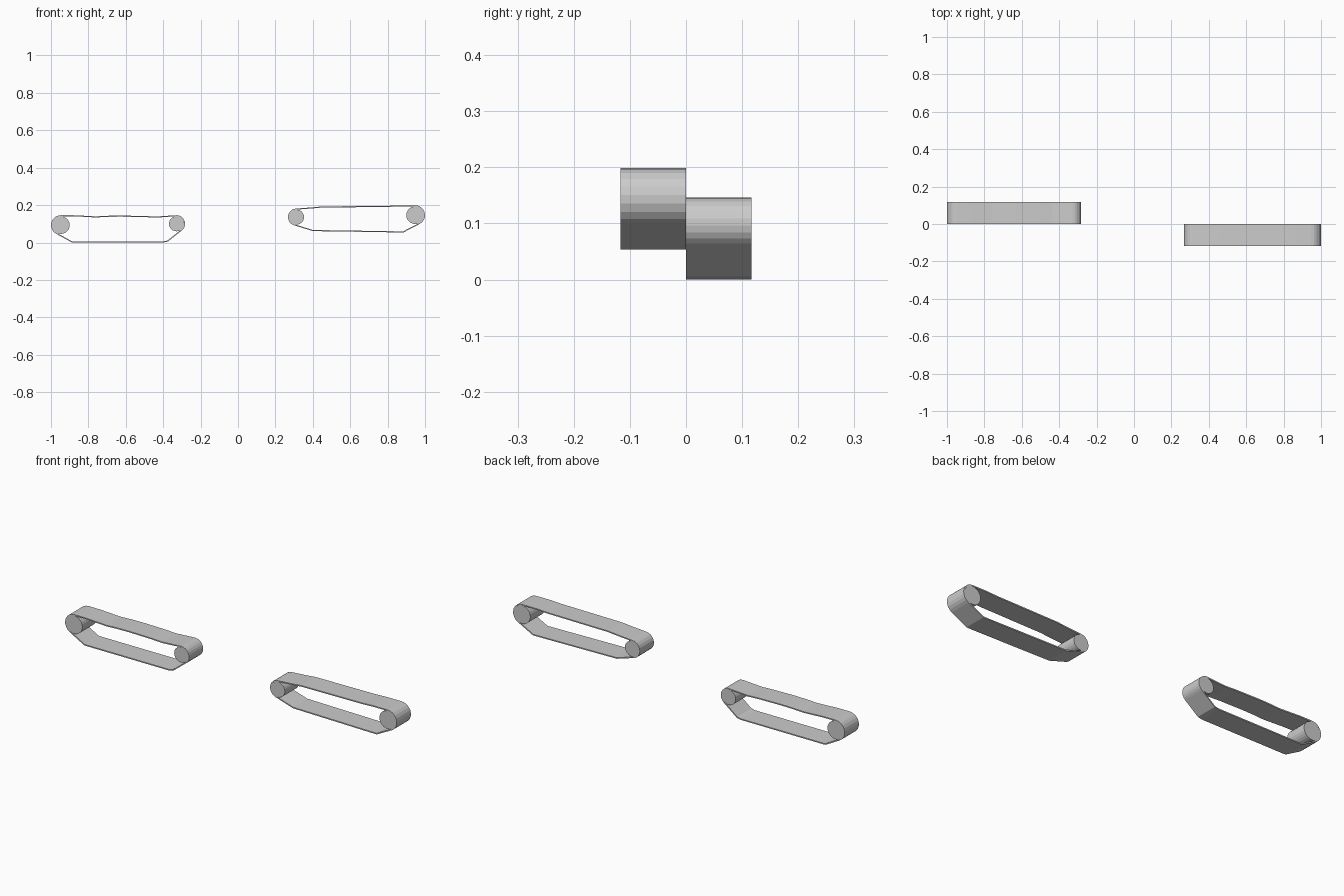
import bpy, bmesh
from math import sin, cos, pi, atan2, acos, hypot
from mathutils import Vector

if "Cube" in bpy.data.objects:
    bpy.data.objects.remove(bpy.data.objects["Cube"])

WIDTH = 0.117      # track width along y
THICK = 0.006      # belt thickness


def prism(name, rings, y0, y1):
    """Extrude a closed profile (one ring) or a hollow one (outer + inner) along y."""
    bm = bmesh.new()
    loops = [[[bm.verts.new((x, y, z)) for x, z in r] for y in (y0, y1)] for r in rings]
    n = len(rings[0])
    for i in range(n):
        j = (i + 1) % n
        for a, b in loops:
            bm.faces.new((a[i], a[j], b[j], b[i]))
        if len(loops) == 2:
            for k in (0, 1):
                o, q = loops[0][k], loops[1][k]
                bm.faces.new((o[i], o[j], q[j], q[i]))
    if len(loops) == 1:
        for loop in loops[0]:
            bm.faces.new(loop)
    bmesh.ops.recalc_face_normals(bm, faces=bm.faces)
    me = bpy.data.meshes.new(name)
    bm.to_mesh(me)
    bm.free()
    ob = bpy.data.objects.new(name, me)
    bpy.context.collection.objects.link(ob)


def tangent(c, r, p, side):
    """Angle on the circle where the line to point p touches it."""
    dx, dz = p[0] - c[0], p[1] - c[1]
    return atan2(dz, dx) + side * acos(r / hypot(dx, dz))


def arc(c, r, a, b, steps=9):
    return [(c[0] + r * cos(a + (b - a) * i / steps),
             c[1] + r * sin(a + (b - a) * i / steps)) for i in range(steps + 1)]


def inset(pts, t):
    """Offset a counter-clockwise outline inwards by t."""
    out = []
    for i, p in enumerate(pts):
        p = Vector(p)
        d0 = (p - Vector(pts[i - 1])).normalized()
        d1 = (Vector(pts[(i + 1) % len(pts)]) - p).normalized()
        n = Vector((-d0.y - d1.y, d0.x + d1.x)).normalized()
        n *= t / max(0.5, n.dot(Vector((-d0.y, d0.x))))
        out.append((p.x + n.x, p.y + n.y))
    return out


def track(side, left, right, bottom, top, y0):
    """left/right: (x, z, belt radius); bottom and top: belt bend points."""
    y1 = y0 + WIDTH
    pts = list(bottom)
    a = tangent(right, right[2], bottom[-1], 1)
    a = (a + pi) % (2 * pi) - pi
    pts += arc(right, right[2], a, pi / 2)
    pts += top
    b = tangent(left, left[2], bottom[0], -1) % (2 * pi)
    pts += arc(left, left[2], pi / 2, b)
    prism(side + "_track_belt", [pts, inset(pts, THICK)], y0, y1)
    # drive wheel and idler inside the belt
    for part, w in (("wheel_a", left), ("wheel_b", right)):
        circle = arc(w, w[2] - THICK, 0, 2 * pi, 24)[:-1]
        prism(f"{side}_{part}", [circle], y0, y1)


# left track, with sagging upper run
track("left", (-0.947, 0.093, 0.053), (-0.329, 0.1, 0.046),
      [(-0.89, 0.001), (-0.875, 0.0), (-0.40, 0.0), (-0.375, 0.005)],
      [(-0.39, 0.142), (-0.44, 0.139), (-0.50, 0.142), (-0.63, 0.144),
       (-0.70, 0.143), (-0.76, 0.140), (-0.82, 0.143), (-0.88, 0.146)], 0)

# right track, with taut upper run
track("right", (0.313, 0.136, 0.046), (0.947, 0.146, 0.053),
      [(0.40, 0.061), (0.85, 0.054), (0.885, 0.054)],
      [(0.86, 0.199), (0.80, 0.196), (0.45, 0.193), (0.385, 0.187)], -WIDTH)
